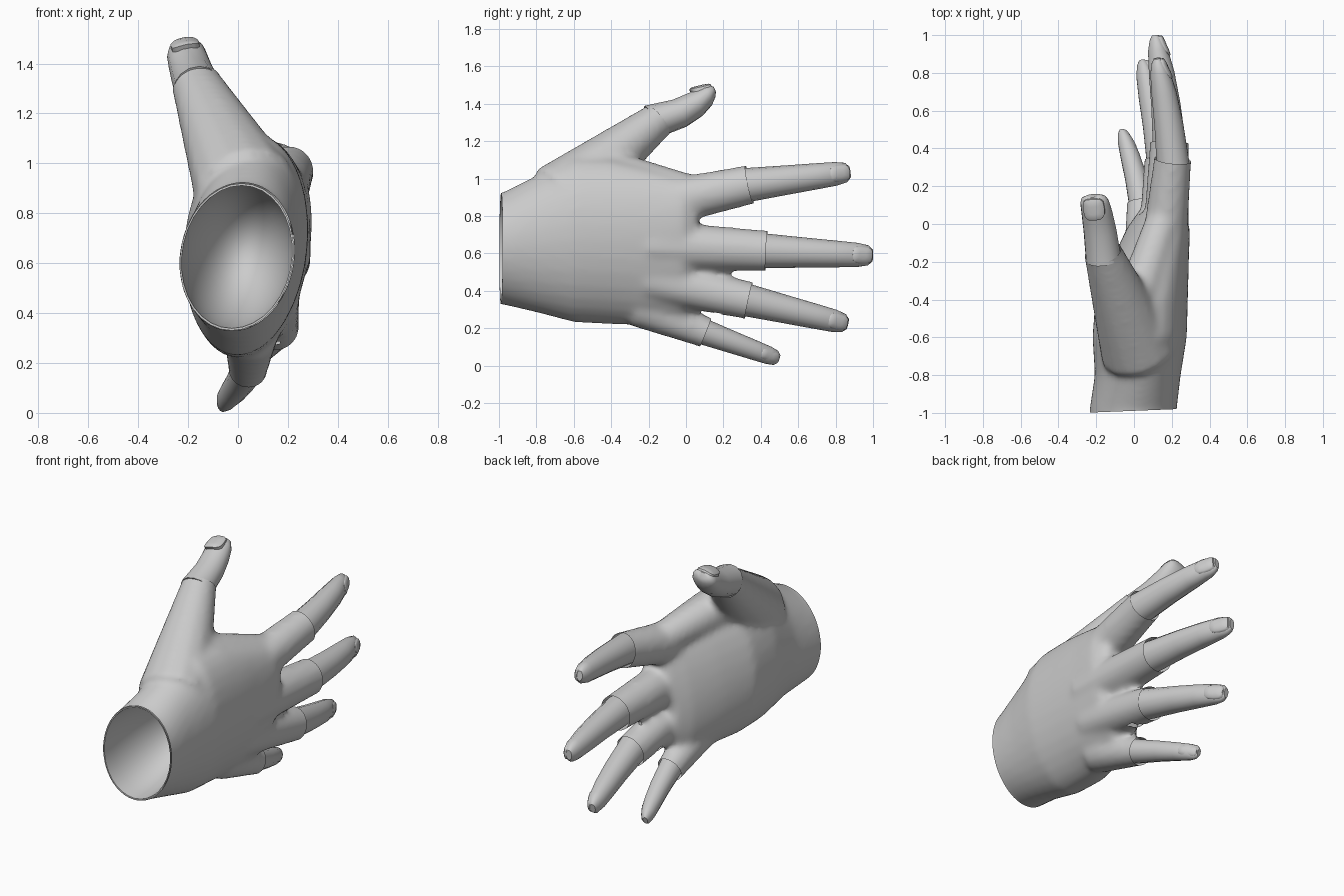
import bpy, bmesh, math
from mathutils import Vector

if "Cube" in bpy.data.objects:
    bpy.data.objects.remove(bpy.data.objects["Cube"])

grey = bpy.data.materials.new("soft_grey")
grey.diffuse_color = (0.6, 0.6, 0.6, 1)
grey.use_nodes = True
grey.node_tree.nodes["Principled BSDF"].inputs["Base Color"].default_value = grey.diffuse_color


def finish(name, bm):
    """Turn a bmesh into a smooth-shaded object."""
    me = bpy.data.meshes.new(name)
    bm.to_mesh(me)
    bm.free()
    me.materials.clear()
    me.materials.append(grey)
    ob = bpy.data.objects.new(name, me)
    bpy.context.collection.objects.link(ob)
    for o in bpy.context.selected_objects:
        o.select_set(False)
    ob.select_set(True)
    bpy.context.view_layer.objects.active = ob
    bpy.ops.object.shade_smooth_by_angle(angle=math.radians(45))
    return ob


def skin(bm, rings, cap_start=True):
    """Bridge a list of point rings with quads and cap them."""
    vs = [[bm.verts.new(p) for p in r] for r in rings]
    n = len(vs[0])
    faces = [bm.faces.new((a[i], a[(i + 1) % n], b[(i + 1) % n], b[i]))
             for a, b in zip(vs, vs[1:]) for i in range(n)]
    if cap_start:
        faces.append(bm.faces.new(vs[0][::-1]))
    faces.append(bm.faces.new(vs[-1]))
    bmesh.ops.recalc_face_normals(bm, faces=faces)


def frame(a, b, back):
    """Forward, sideways and backward directions of a digit."""
    d = (b - a).normalized()
    side = d.cross(back).normalized()
    return d, side, side.cross(d)


def oval(co, u, v, n):
    return [co + u * math.cos(2 * math.pi * k / n) + v * math.sin(2 * math.pi * k / n)
            for k in range(n)]


def section(y, cx, cz, rx, rz, lean):
    """One oval slice across the palm."""
    return oval(Vector((cx, y, cz)), Vector((rx, 0, 0)), Vector((lean * rz, 0, rz)), 32)


def sleeve(bm, root, r0, hem, r1, back, extra):
    """Straight tapered tube that runs a little past its hem."""
    d, side, up = frame(root, hem, back)
    rings = []
    for t in (0, .35, .7, 1):
        r = r0 + (r1 - r0) * t + .006
        rings.append(oval(root.lerp(hem, t), side * r, up * r * .95, 14))
    rings.append([p + d * extra for p in rings[-1]])
    skin(bm, rings)


# Digits: sleeve root, radius, sleeve hem, radius, fingertip, finger radius
BACK, THUMB_BACK = Vector((1, 0, 0)), Vector((-.15, -.45, .9))
digits = {
    "index": ((.15, -.2, .85), .125, (.205, .34, .967), .1, (.122, .877, 1.035), .1),
    "middle": ((.165, -.2, .645), .13, (.187, .43, .613), .104, (.112, .998, .588), .102),
    "ring": ((.13, -.2, .465), .118, (.15, .335, .348), .096, (.042, .864, .222), .096),
    "little": ((.05, -.25, .32), .112, (.04, .105, .177), .078, (-.066, .496, .035), .076),
    "thumb": ((.03, -.68, .89), .205, (-.165, -.15, 1.312), .097, (-.217, .15, 1.475), .104),
}
digits = {k: [Vector(v) if isinstance(v, tuple) else v for v in d] for k, d in digits.items()}

# Palm: oval slices from the wrist to the knuckles
bm = bmesh.new()
skin(bm, [section(*s) for s in (
    (-1.08, -.005, .625, .23, .285, .07), (-.985, -.005, .625, .23, .298, .07),
    (-.8, .02, .65, .226, .366, .07), (-.6, .03, .675, .248, .444, .07),
    (-.4, .04, .665, .242, .445, .09), (-.2, .085, .635, .198, .42, .13),
    (-.02, .13, .61, .152, .385, .18), (.06, .14, .61, .1, .33, .2))])

# Sleeves, and the web of skin between thumb and index finger
for name, (root, r0, hem, r1, tip, r) in digits.items():
    sleeve(bm, root, r0, hem, r1, THUMB_BACK if name == "thumb" else BACK, .07)
sleeve(bm, Vector((.03, -.37, 1.015)), .12, Vector((.17, .06, .915)), .09, BACK, .02)

# Fuse palm and sleeves into one soft skin
hand = finish("glove", bm)
m = hand.modifiers.new("fuse", 'REMESH')
m.mode, m.voxel_size = 'VOXEL', 0.018
m = hand.modifiers.new("soften", 'SMOOTH')
m.factor, m.iterations = 0.5, 12
dg = bpy.context.evaluated_depsgraph_get()
bm = bmesh.new()
bm.from_mesh(bpy.data.meshes.new_from_object(hand.evaluated_get(dg)))
bpy.data.objects.remove(hand)


def trim(co, no, reach):
    """Cut away what lies beyond a plane, near one point only."""
    faces = [f for f in bm.faces if (f.calc_center_median() - co).length < reach]
    geom = set(faces)
    for f in faces:
        geom.update(f.verts, f.edges)
    bmesh.ops.bisect_plane(bm, geom=list(geom), plane_co=co, plane_no=no, clear_outer=True)


# Open the sleeve hems and the wrist
for root, r0, hem, r1, tip, r in digits.values():
    trim(hem, (hem - root).normalized(), .16)
trim(Vector((0, -.989, .63)), Vector((.04, -1, 0)), .5)
finish("glove", bm)

# Hollow lining seen through the wrist opening
bm = bmesh.new()
rings = []
for i in range(12):
    a = max(0, i - 1) / 10 * 1.5
    s = math.cos(a) * (.99 if i == 0 else .96)
    t = math.sin(a)
    ring = section(-.989 + .5 * t, .02 * t - .005, .625 + .03 * t, .23 * s, .298 * s, .07)
    rings.append([p + Vector((0, .04 * p.x, 0)) for p in ring])
skin(bm, rings, cap_start=False)
# The open side faces the wrist, so the surface must face inward
if sum(f.normal.dot(f.calc_center_median() - Vector((0, -.9, .64))) for f in bm.faces) > 0:
    bmesh.ops.reverse_faces(bm, faces=bm.faces[:])
finish("wrist_lining", bm)

# Bare fingers: position along the finger, width factor, depth factor
taper = ((-.08, .93, .9), (.35, .79, .78), (.65, .7, .68), (.86, .63, .53),
         (.96, .52, .34), (1, .3, .18))
for name, (root, r0, hem, r1, tip, r) in digits.items():
    thumb = name == "thumb"
    bow, widen = (-.1, .22) if thumb else (.035, 0)
    d, side, up = frame(hem, tip, THUMB_BACK if thumb else BACK)
    bm = bmesh.new()
    skin(bm, [oval(hem.lerp(tip, t) + up * bow * t * (1 - t), side * r * w * (1 + widen * t),
                   up * r * h, 14) for t, w, h in taper])
    finish(name + "_finger", bm)

    # Rounded nail plate, arched across its width and dipping to the tip
    mid = tip - d * .06 + up * r * .46
    slope = (d - up * .28).normalized()
    rings = []
    for k, h in ((1, -.02), (1, .002), (.85, .007), (.4, .009)):
        ring = []
        for i in range(16):
            a = 2 * math.pi * i / 16
            u, v = (math.copysign(abs(f(a)) ** .6, f(a)) * k for f in (math.cos, math.sin))
            ring.append(mid + slope * u * .058 + side * v * r * .45 * (1 + widen)
                        + up * (h - .012 * v * v))
        rings.append(ring)
    bm = bmesh.new()
    skin(bm, rings)
    finish(name + "_nail", bm)
